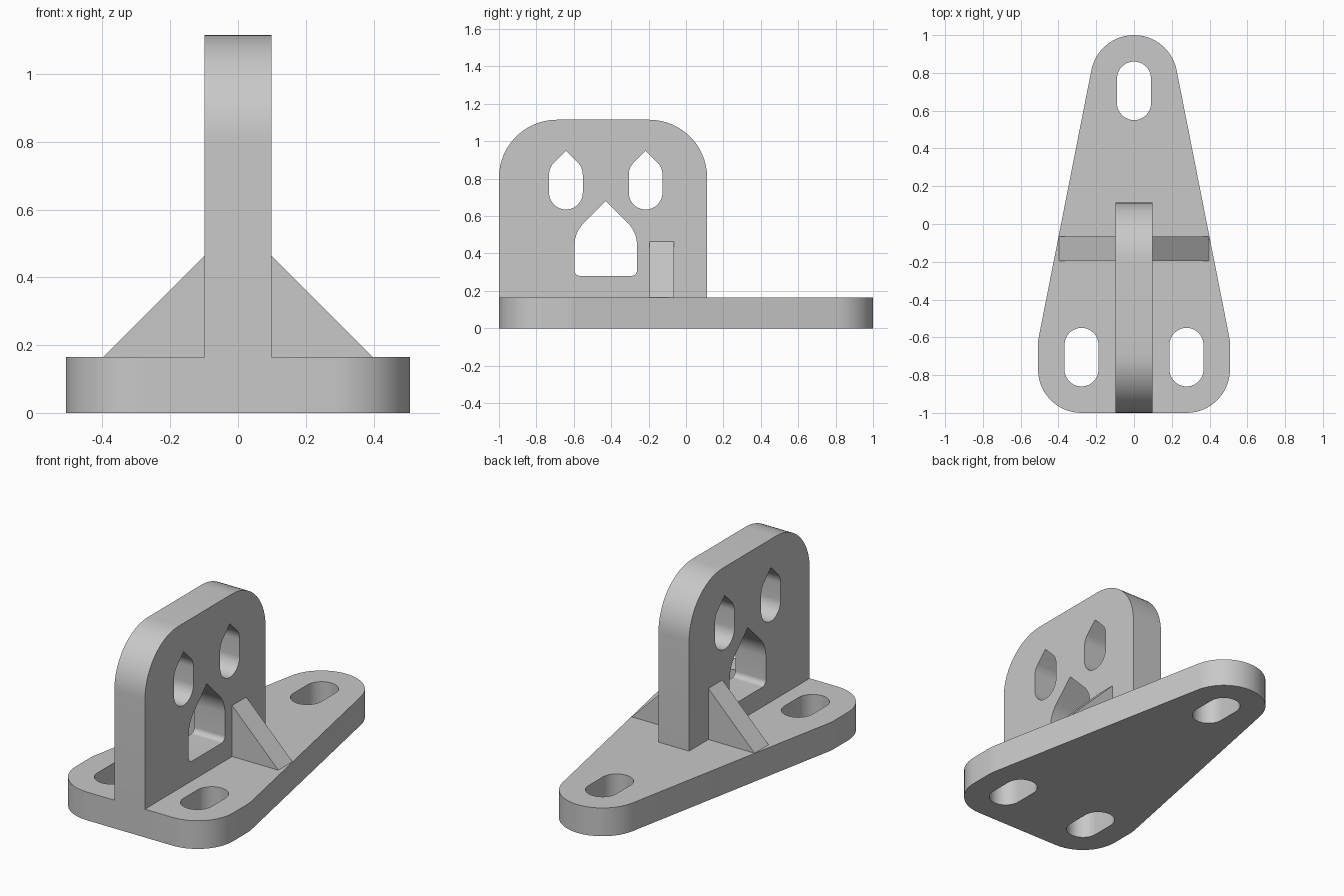
import bpy, bmesh
from math import radians, cos, sin, sqrt, atan2, degrees
from mathutils import Vector

cube = bpy.data.objects.get("Cube")
if cube:
    bpy.data.objects.remove(cube, do_unlink=True)

grey = bpy.data.materials.new("plain grey")
grey.use_nodes = True
COLOUR = (0.58, 0.58, 0.58, 1)
grey.diffuse_color = COLOUR
grey.node_tree.nodes["Principled BSDF"].inputs["Base Color"].default_value = COLOUR


def arc(cx, cy, r, start, end):
    """Points on an arc, angles in degrees, about one per six degrees."""
    n = max(2, round(abs(end - start) / 6))
    angles = [radians(start + (end - start) * i / n) for i in range(n + 1)]
    return [(cx + r * cos(a), cy + r * sin(a)) for a in angles]


def slot(cx, low, high, r):
    return arc(cx, high, r, 0, 180) + arc(cx, low, r, 180, 360)


def pointed_hole(cx, low, high, r, fillet):
    """Upright hole with a right-angled roof and rounded lower corners."""
    left, right = cx - r + fillet, cx + r - fillet
    pts = arc(cx, high, r, 0, 45) + [(cx, high + r * sqrt(2))]
    pts += arc(cx, high, r, 135, 180)
    pts += arc(left, low, fillet, 180, 270) + arc(right, low, fillet, 270, 360)
    return pts


def prism(name, loops, place, depth):
    """Fill an outline with its holes, then extrude it along depth."""
    bm = bmesh.new()
    for loop in loops:
        verts = [bm.verts.new(place(u, v)) for u, v in loop]
        for a, b in zip(verts, verts[1:] + verts[:1]):
            bm.edges.new((a, b))
    bmesh.ops.remove_doubles(bm, verts=bm.verts[:], dist=0.0005)
    bmesh.ops.triangle_fill(bm, edges=bm.edges[:], use_beauty=True,
                            normal=Vector(depth).normalized())
    out = bmesh.ops.extrude_face_region(bm, geom=bm.faces[:], use_keep_orig=True)
    moved = [g for g in out["geom"] if isinstance(g, bmesh.types.BMVert)]
    bmesh.ops.translate(bm, verts=moved, vec=depth)
    bmesh.ops.recalc_face_normals(bm, faces=bm.faces[:])
    mesh = bpy.data.meshes.new(name)
    bm.to_mesh(mesh)
    bm.free()
    mesh.materials.append(grey)
    obj = bpy.data.objects.new(name, mesh)
    bpy.context.collection.objects.link(obj)
    bpy.ops.object.select_all(action="DESELECT")
    obj.select_set(True)
    bpy.context.view_layer.objects.active = obj
    bpy.ops.object.shade_smooth_by_angle(angle=radians(30))
    return obj


# Base plate: rounded taper around three mounting slots
THICK, FOOT, NEAR, FAR, R = 0.165, 0.278, 0.64, 0.77, 0.23
taper = degrees(atan2(FOOT, NEAR + FAR))
half = arc(FOOT, -FAR, R, -90, 0) + arc(FOOT, -NEAR, R, 0, taper)
half += arc(0, FAR, R, taper, 90)
outline = half + [(-x, y) for x, y in reversed(half[:-1])]
slots = [slot(0, NEAR, FAR, 0.09)]
slots += [slot(s * FOOT, -FAR, -NEAR, 0.09) for s in (-1, 1)]
prism("base_plate", [outline] + slots, lambda u, v: (u, v, 0), (0, 0, THICK))

# Upright plate: rounded top, two small holes and one large pointed hole
FRONT, BACK, TOP, CORNER, HALF = -1.0, 0.113, 1.115, 0.31, 0.099
outline = [(FRONT, THICK), (BACK, THICK)]
outline += arc(BACK - CORNER, TOP - CORNER, CORNER, 0, 90)
outline += arc(FRONT + CORNER, TOP - CORNER, CORNER, 90, 180)
holes = [pointed_hole(y, 0.725, 0.822, 0.09, 0.09) for y in (-0.642, -0.216)]
holes.append(pointed_hole(-0.429, 0.31, 0.444, 0.167, 0.03))
prism("upright_plate", [outline] + holes, lambda u, v: (-HALF, u, v), (2 * HALF, 0, 0))

# Triangular gussets bracing the upright on both sides
for side, name in ((1, "left_gusset"), (-1, "right_gusset")):
    triangle = [(side * HALF, THICK), (side * 0.397, THICK), (side * HALF, 0.463)]
    prism(name, [triangle], lambda u, v: (u, -0.195, v), (0, 0.13, 0))
